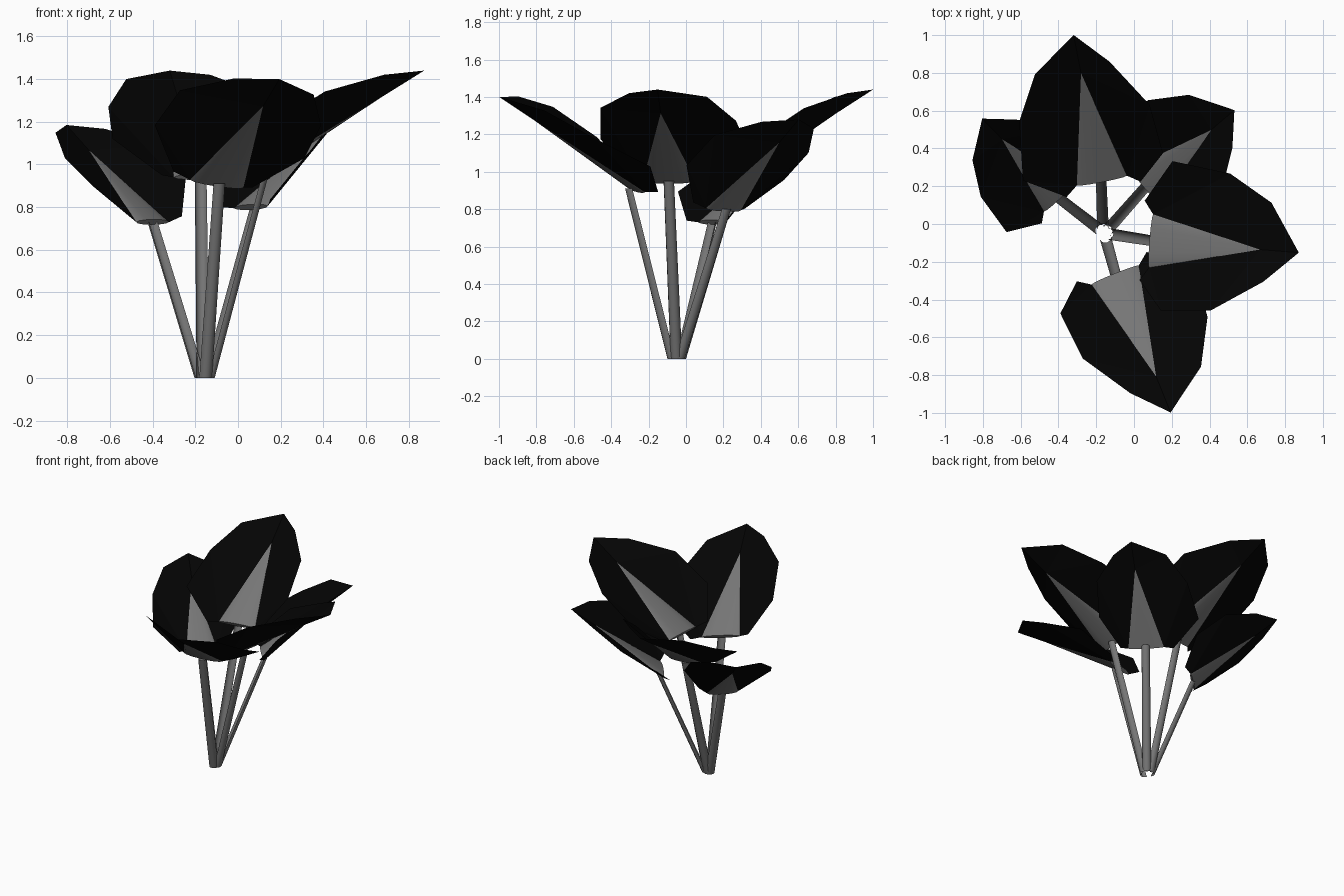
import bpy, bmesh, math
from mathutils import Vector

cube = bpy.data.objects.get("Cube")
if cube:
    bpy.data.objects.remove(cube, do_unlink=True)


def make_material(name, value):
    mat = bpy.data.materials.new(name)
    mat.use_nodes = True
    colour = (value, value, value, 1)
    mat.diffuse_color = colour
    bsdf = mat.node_tree.nodes["Principled BSDF"]
    bsdf.inputs["Base Color"].default_value = colour
    bsdf.inputs["Roughness"].default_value = 0.9
    return mat


LEAF = make_material("near_black", 0.0012)
STEM = make_material("mid_grey", 0.18)

# Leaf outline: distance outward, distance to the left, height
LEFT = [(0.62, 0.24, 0.46), (0.39, 0.37, 0.33), (0.08, 0.41, 0.18), (-0.05, 0.2, 0.01)]
RIGHT = [(0.61, -0.16, 0.48), (0.345, -0.325, 0.40), (0.08, -0.345, 0.23), (-0.045, -0.2, 0.03)]
TIP = (0.785, 0, 0.50)
RIB_TIP = (0.58, 0, 0.37)
RIB_HALF = 0.135
ROOT = Vector((-0.16, -0.05, 0))


def finish(name, bm, mat, smooth):
    bmesh.ops.recalc_face_normals(bm, faces=bm.faces)
    mesh = bpy.data.meshes.new(name)
    bm.to_mesh(mesh)
    bm.free()
    mesh.materials.append(mat)
    for poly in mesh.polygons:
        poly.use_smooth = smooth
    obj = bpy.data.objects.new(name, mesh)
    bpy.context.collection.objects.link(obj)
    return obj


def arc(bm, centre, a, b, angles):
    return [bm.verts.new(centre + a * math.cos(t) + b * math.sin(t)) for t in angles]


def build_leaf(name, base, azimuth, size, width, rise, roll, reach):
    base = Vector(base)
    angle = math.radians(azimuth)
    out = Vector((math.cos(angle), math.sin(angle), 0))
    left = Vector((-out.y, out.x, 0))
    up = Vector((0, 0, 1))

    def place(p):
        flat = size * (out * p[0] + left * p[1] * width)
        return base + flat + up * (p[2] * rise + p[1] * roll)

    # Cupped blade around a flat central triangle
    bm = bmesh.new()
    tip, rib = bm.verts.new(place(TIP)), bm.verts.new(place(RIB_TIP))
    corners = []
    for side, sign in ((LEFT, 1), (RIGHT, -1)):
        ring = [tip] + [bm.verts.new(place(p)) for p in side]
        corner = bm.verts.new(place((0, sign * RIB_HALF, 0)))
        corners.append(corner)
        for i, hub in enumerate((rib, rib, corner, corner)):
            bm.faces.new((hub, ring[i], ring[i + 1]))
        bm.faces.new((rib, ring[2], corner))
    bm.faces.new((rib, corners[0], corners[1]))
    finish(name + "_leaf", bm, LEAF, False)

    # Flattened tapering rib on both sides of the blade
    bm = bmesh.new()
    point = place(RIB_TIP)
    across = place((0, RIB_HALF, 0)) - base
    normal = (point - base).cross(across).normalized()
    full_turn = [math.pi * i / 6 for i in range(12)]
    ring = arc(bm, base, across, normal * 0.016, full_turn)
    apex = bm.verts.new(point)
    for i, v in enumerate(ring):
        bm.faces.new((v, ring[(i + 1) % len(ring)], apex))
    bm.faces.new(ring)
    rib_obj = finish(name + "_rib", bm, STEM, True)

    # Half-round channel stalk, open towards the middle of the plant
    bm = bmesh.new()
    half_turn = [math.pi * (i / 6 - 0.5) for i in range(7)]
    lower = arc(bm, ROOT + out * 0.02, out * 0.031, left * 0.031, half_turn)
    upper = arc(bm, base + out * reach, out * 0.028, left * 0.028, half_turn)
    for i in range(len(lower) - 1):
        bm.faces.new((lower[i], lower[i + 1], upper[i + 1], upper[i]))
    stalk = finish(name + "_stalk", bm, STEM, True)

    for obj in (rib_obj, stalk):
        bpy.ops.object.select_all(action="DESELECT")
        obj.select_set(True)
        bpy.context.view_layer.objects.active = obj
        bpy.ops.object.shade_smooth_by_angle(angle=math.radians(40))


# Three large leaves and two smaller, steeper ones
build_leaf("left", (0.09, -0.09, 0.95), -4.5, 1, 1.05, 0.98, 0, 0.025)
build_leaf("back", (-0.17, 0.23, 0.94), 101, 1, 1, 1, 0, 0.025)
build_leaf("front", (-0.10, -0.27, 0.91), -68, 1, 1, 0.98, -0.14, 0.03)
build_leaf("back_right", (-0.40, 0.14, 0.73), 134, 0.74, 1.07, 0.91, 0, -0.005)
build_leaf("back_left", (0.06, 0.20, 0.80), 40.5, 0.79, 1.15, 0.96, -0.04, 0.02)
